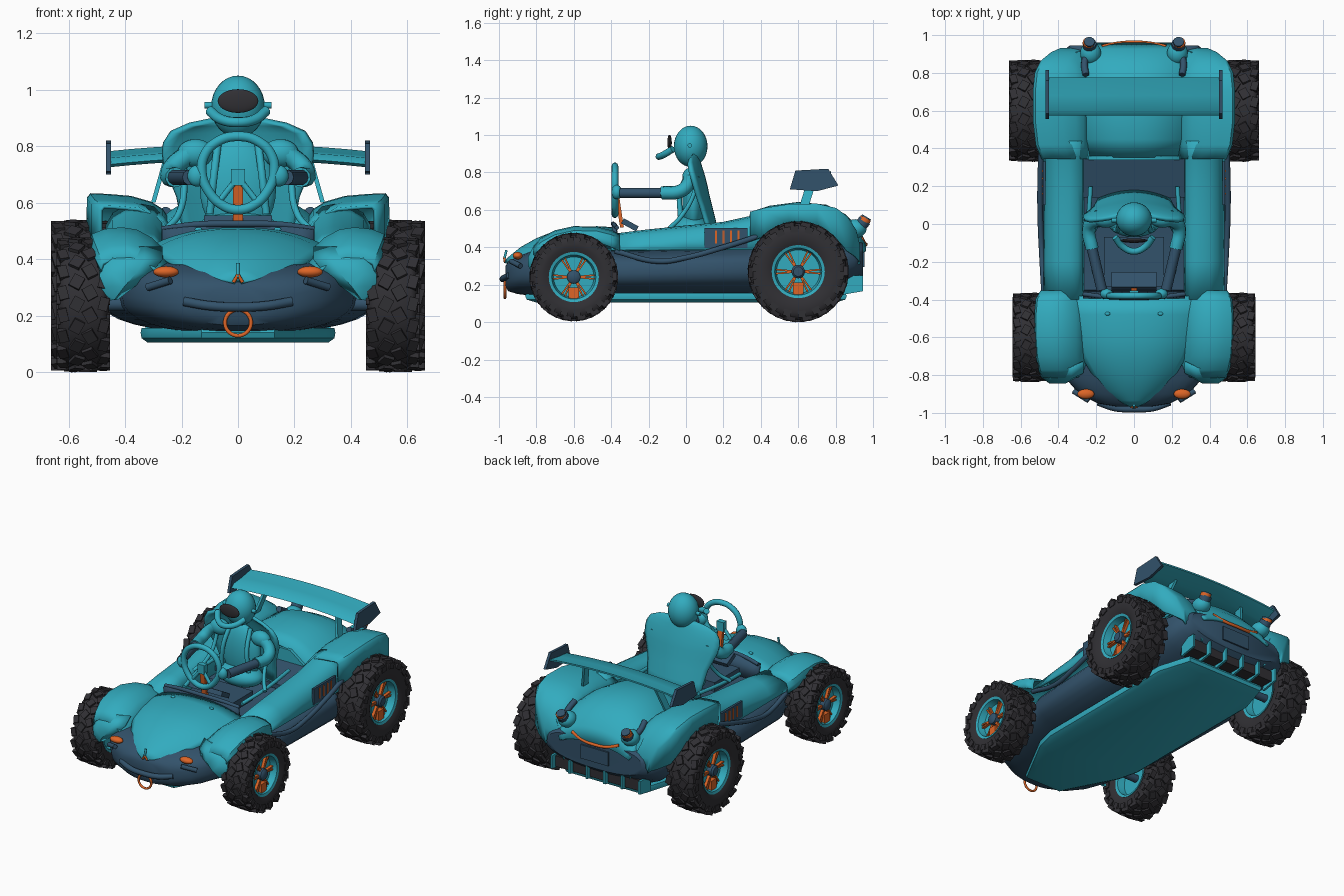
import bpy, bmesh, math
from mathutils import Matrix

if "Cube" in bpy.data.objects:
    bpy.data.objects.remove(bpy.data.objects["Cube"])


def mat(name, c):
    m = bpy.data.materials.new(name)
    m.diffuse_color = (*c, 1)
    m.use_nodes = True
    m.node_tree.nodes["Principled BSDF"].inputs["Base Color"].default_value = m.diffuse_color
    return m


TEAL = mat("teal", (0.032, 0.41, 0.52))
NAVY = mat("navy", (0.032, 0.084, 0.145))
ORANGE = mat("orange", (0.72, 0.13, 0.02))
BLACK = mat("rubber black", (0.030, 0.029, 0.034))


def finish(o, name, m, angle=40):
    o.name = name
    o.data.materials.clear()
    o.data.materials.append(m)
    bpy.ops.object.select_all(action='DESELECT')
    o.select_set(True)
    bpy.context.view_layer.objects.active = o
    bpy.ops.object.shade_smooth_by_angle(angle=math.radians(angle))
    return o


def from_bm(bm, name, m, angle=40):
    bmesh.ops.remove_doubles(bm, verts=bm.verts, dist=1e-5)
    bmesh.ops.recalc_face_normals(bm, faces=bm.faces)
    me = bpy.data.meshes.new(name)
    bm.to_mesh(me)
    bm.free()
    o = bpy.data.objects.new(name, me)
    bpy.context.collection.objects.link(o)
    return finish(o, name, m, angle)


def skin(name, rings, m, closed=True, thick=0, mirror=False, angle=40):
    bm = bmesh.new()
    vs = [[bm.verts.new(p) for p in r] for r in rings]
    n = len(rings[0])
    for a, b in zip(vs, vs[1:]):
        for i in range(n if closed else n - 1):
            j = (i + 1) % n
            bm.faces.new((a[i], a[j], b[j], b[i]))
    if closed:
        bm.faces.new(vs[0])
        bm.faces.new(vs[-1][::-1])
    o = from_bm(bm, name, m, angle)
    if mirror:
        o.modifiers.new("mirror", 'MIRROR')
    if thick:
        s = o.modifiers.new("shell", 'SOLIDIFY')
        s.thickness, s.offset = thick, 0
    return o


def lathe(name, profile, loc, m, n=40, angle=40):
    turns = [2 * math.pi * k / n for k in range(n + 1)]
    rings = [[(loc[0] + x, loc[1] + r * math.cos(a), loc[2] + r * math.sin(a)) for r, x in profile] for a in turns]
    return skin(name, rings, m, closed=False, angle=angle)


def tube(name, pts, r, m, cyclic=False, smooth=True):
    cu = bpy.data.curves.new(name, 'CURVE')
    cu.dimensions, cu.bevel_depth, cu.bevel_resolution, cu.use_fill_caps = '3D', r, 3, True
    sp = cu.splines.new('BEZIER' if smooth else 'POLY')
    pp = sp.bezier_points if smooth else sp.points
    pp.add(len(pts) - 1)
    for b, p in zip(pp, pts):
        b.co = p if smooth else (*p, 1)
        if smooth:
            b.handle_left_type = b.handle_right_type = 'AUTO'
    sp.use_cyclic_u = cyclic
    sp.resolution_u = 6
    o = bpy.data.objects.new(name, cu)
    bpy.context.collection.objects.link(o)
    bpy.ops.object.select_all(action='DESELECT')
    o.select_set(True)
    bpy.context.view_layer.objects.active = o
    bpy.ops.object.convert(target='MESH')
    return finish(bpy.context.object, name, m)


def ball(name, loc, scale, m):
    bpy.ops.mesh.primitive_uv_sphere_add(segments=28, ring_count=16, location=loc)
    bpy.context.object.scale = scale
    return finish(bpy.context.object, name, m)


def box(name, loc, size, m, rot=(0, 0, 0)):
    bpy.ops.mesh.primitive_cube_add(size=1, location=loc, rotation=rot)
    bpy.context.object.scale = size
    return finish(bpy.context.object, name, m, 30)


# lower tub: sections with a rounder underside (y, half width, bottom, top)
def oval(y, w, z0, z1, n=32):
    f = lambda v, e: math.copysign(abs(v) ** e, v)
    return [(w * f(math.cos(2 * math.pi * k / n), .6 if k <= n / 2 else .85), y,
             (z0 + z1) / 2 + (z1 - z0) / 2 * f(math.sin(2 * math.pi * k / n), .6 if k <= n / 2 else .85)) for k in range(n)]


tub = [(-.965, .10, .19, .30), (-.95, .19, .165, .325), (-.9, .29, .15, .355), (-.82, .36, .14, .385),
       (-.7, .41, .135, .40), (-.42, .44, .135, .39), (-.33, .475, .135, .385), (.33, .495, .135, .40),
       (.42, .44, .135, .46), (.8, .43, .15, .46), (.9, .40, .21, .45), (.945, .34, .25, .43)]
skin("lower_tub", [oval(*t) for t in tub], NAVY)
# flat floor plate with cut corners and tapered edge
plan = [(.13, -.86), (.31, -.52), (.345, -.38), (.345, .65), (.28, .86)]
plan += [(-x, y) for x, y in plan[::-1]]
skin("floor_plate", [[(x * k, y * k, z) for x, y in plan] for z, k in ((.105, .93), (.12, .99), (.14, 1), (.156, .99))], TEAL)


# arched decks (y, half width, edge z, crown z)
def arch(y, w, ze, zt, p=2.4):
    us = [k / 10 for k in range(-10, 11)]
    return [(w * u, y, ze + (zt - ze) * (1 - abs(u) ** p)) for u in us]


hood = [(-.965, .015, .315, .325), (-.93, .08, .325, .355), (-.88, .15, .34, .395), (-.8, .215, .37, .44),
        (-.7, .275, .405, .48), (-.6, .31, .42, .50), (-.48, .33, .43, .505), (-.38, .33, .43, .50)]
skin("hood", [arch(*h) for h in hood], TEAL, closed=False, thick=.015)
deck = [(.355, .25, .46, .585), (.45, .28, .5, .615), (.6, .29, .52, .635), (.75, .29, .52, .62),
        (.85, .29, .48, .57), (.92, .28, .41, .50), (.955, .25, .375, .42)]
skin("rear_deck", [arch(*d) for d in deck], TEAL, closed=False, thick=.015)
wall = [(-.25, .36), (.25, .36), (.24, .5), (.14, .575), (-.14, .575), (-.24, .5)]
skin("deck_bulkhead", [[(x, y, z) for x, z in wall] for y in (.36, .34)], TEAL)
skin("cockpit_rear_shelf", [[(-.28, y, z), (.28, y, z), (.28, y, z - .03), (-.28, y, z - .03)]
                            for y, z in ((.14, .44), (.36, .5))], NAVY)

# front fenders (y, crown z, outer x, lip z) and their turned-down noses
ff = [(-.81, .405, .485, .36), (-.77, .447, .50, .40), (-.7, .485, .515, .42), (-.6, .507, .522, .44),
      (-.48, .505, .522, .43), (-.4, .485, .515, .40), (-.355, .465, .49, .38)]
skin("front_fenders", [[(.24, y, z - .1), (.31, y, z - .035), (.36, y, z - .008), (.41 * x / .52, y, z), (.47 * x / .52, y, z - .006),
                        (x - .008, y, z - .022), (x, y, z - .05), (x, y, lip)] for y, z, x, lip in ff],
     TEAL, closed=False, thick=.012, mirror=True)
nose = ((.43, .475, -.815, .26), (.37, .485, -.84, .305), (.31, .485, -.838, .35), (.27, .482, -.815, .395), (.27, .48, -.76, .44))
skin("fender_noses", [[(x0, y + .03, z), (x0 * .7 + x1 * .3, y, z), (x1 - .04, y, z), (x1, y + .03, z - .01), (x1 + .005, y + .08, z - .01)]
                      for x0, x1, y, z in nose], TEAL, closed=False, thick=.012, mirror=True)

# side pods (y, crown z)
pods = [(-.4, .465), (-.2, .49), (0, .51), (.2, .53), (.36, .565), (.44, .59)]
skin("side_pods", [[(.27, y, .37), (.275, y, z - .035), (.30, y, z - .008), (.34, y, z), (.40, y, z - .008),
                    (.44, y, z - .03), (.463, y, z - .07), (.474, y, .385)] for y, z in pods],
     TEAL, closed=False, thick=.012, mirror=True)

# rear fenders, crown near the outer edge (y, crown z, outer x, lip z)
rf = [(.345, .585, .485, .43), (.42, .605, .515, .46), (.55, .625, .53, .53), (.7, .628, .53, .52), (.8, .605, .52, .45),
      (.86, .56, .49, .38), (.905, .49, .435, .35), (.925, .41, .39, .33), (.925, .34, .37, .31)]
skin("rear_fenders", [[(.24, y, z - .10), (.27, y, z - .055), (.31, y, z - .03), (.38 * x / .53, y, z - .01),
                       (.46 * x / .53, y, z - .003), (x - .01, y, z), (x, y, z - .012), (x, y, lip)] for y, z, x, lip in rf],
     TEAL, closed=False, thick=.012, mirror=True)

# rear strip, plate, diffuser
tube("rear_light_strip", [(-.17, .94, .445), (-.09, .955, .42), (0, .962, .415), (.09, .955, .42), (.17, .94, .445)], .010, ORANGE)
box("rear_plate", (0, .945, .34), (.2, .02, .09), NAVY)
box("diffuser", (0, .86, .205), (.62, .11, .07), BLACK)
for x in (-.32, -.19, -.065, .065, .19, .32):
    skin("diffuser_fin", [[(x + d, .83, .145), (x + d, .945, .165), (x + d, .945, .25), (x + d, .84, .25)] for d in (-.007, .007)], TEAL)

# dash, column and steering wheel
skin("dash", [[(.27 * u, -.385, .505 + .02 * (1 - u * u)), (.27 * u, -.36, .40)] for u in [k / 6 for k in range(-6, 7)]],
     NAVY, closed=False, thick=.02)
tube("dash_rim", [(-.27, -.37, .505), (-.15, -.385, .522), (0, -.39, .525), (.15, -.385, .522), (.27, -.37, .505)], .012, NAVY)
box("steering_column", (0, -.355, .59), (.034, .02, .17), ORANGE, (.15, 0, 0))
box("steering_hub", (0, -.37, .69), (.05, .035, .06), TEAL)
turn = [k * math.pi / 6 for k in range(12)]
tube("steering_wheel", [((.128 + .016 * math.sin(a)) * math.cos(a), -.38, .705 + .13 * math.sin(a)) for a in turn], .018, TEAL, cyclic=True)
box("knee_pad", (0, -.3, .52), (.24, .09, .03), NAVY, (-.5, 0, 0))
box("lap_panel", (0, -.2, .44), (.32, .26, .06), NAVY)

# seat shell leaning forward with side wings (z, half width, y)
seat = [(.45, .19, .17), (.54, .20, .15), (.62, .215, .13), (.68, .24, .115), (.73, .26, .105), (.77, .266, .095),
        (.81, .262, .083), (.85, .235, .07), (.877, .17, .06), (.892, .09, .053)]
skin("seat_shell", [[(w * u, y - .06 * (w / .26) * u * u, z) for u in [k / 8 for k in range(-8, 9)]] for z, w, y in seat],
     TEAL, closed=False, thick=.02)

# driver
ball("torso", (0, .04, .65), (.135, .06, .18), TEAL)
ball("hips", (0, .03, .5), (.15, .1, .07), TEAL)
ball("helmet", (0, .025, .94), (.095, .09, .11), TEAL)
ball("visor", (0, -.088, .96), (.072, .012, .042), BLACK)
tube("chin_guard", [(-.1, -.07, .925), (-.06, -.12, .895), (0, -.145, .885), (.06, -.12, .895), (.1, -.07, .925)], .018, TEAL)
for s in (1, -1):
    tube("helmet_knob", [(s * .085, .02, .945), (s * .118, .02, .945)], .012, TEAL, smooth=False)
    ball("shoulder", (s * .15, .025, .775), (.065, .045, .05), TEAL)
    tube("upper_arm", [(s * .16, .02, .78), (s * .22, .01, .735), (s * .24, -.03, .70), (s * .222, -.13, .69)], .036, TEAL)
    tube("forearm", [(s * .222, -.13, .69), (s * .17, -.35, .69)], .028, NAVY, smooth=False)
    ball("hand", (s * .145, -.37, .695), (.034, .028, .038), TEAL)
    tube("wheel_spoke", [(0, -.375, .69), (s * .07, -.38, .60)], .011, TEAL, smooth=False)
    tube("harness", [(s * .07, .03, .82), (s * .085, -.03, .7), (s * .1, -.03, .56)], .014, TEAL)
    tube("seat_brace", [(s * .26, -.09, .50), (s * .21, -.03, .56), (s * .19, .04, .68), (s * .2, .06, .78)], .012, TEAL)
    tube("side_rail", [(s * .21, -.26, .47), (s * .24, -.05, .50), (s * .23, .2, .52)], .012, TEAL)

    # nose details
    ball("headlight", (s * .255, -.9, .355), (.045, .026, .02), ORANGE)
    tube("bumper_end", [(s * .24, -.935, .325), (s * .32, -.885, .30)], .014, NAVY, smooth=False)
    ball("hood_pin", (s * .14, -.475, .505), (.014, .01, .008), TEAL)
    tube("emblem_arm", [(0, -.972, .345), (s * .016, -.968, .318)], .006, ORANGE, smooth=False)
    # side tubes and door panel with plain stripes
    tube("side_tube", [(s * .475, -.38, .38), (s * .488, -.15, .325), (s * .495, .0, .345), (s * .497, .2, .40), (s * .49, .42, .47)], .015, NAVY)
    box("door_panel", (s * .476, .215, .45), (.014, .23, .105), NAVY)
    for y in (.16, .20, .24, .28):
        box("door_stripe", (s * .484, y, .455), (.006, .01, .07), ORANGE)
    # tail lamps
    ball("lamp_pod", (s * .23, .905, .5), (.055, .06, .05), TEAL)
    tube("lamp_housing", [(s * .235, .925, .505), (s * .235, .957, .545)], .036, NAVY, smooth=False)
    tube("lamp_lens", [(s * .24, .952, .538), (s * .24, .962, .556)], .032, ORANGE, smooth=False)
    tube("lamp_cap", [(s * .236, .960, .552), (s * .236, .966, .562)], .029, NAVY, smooth=False)
    tube("deck_trim", [(s * .255, .79, .57), (s * .262, .85, .535), (s * .245, .92, .50)], .018, NAVY)
    # wing ends and struts
    ends = [(.555, .71), (.585, .81), (.76, .82), (.815, .73), (.7, .70)]
    skin("wing_end_plate", [[(s * x, y, z) for y, z in ends] for x in (.45, .468)], NAVY)
    skin("wing_strut", [[(s * (a + e), d + y, z) for e, y in ((-.008, 0), (.008, 0), (.008, .05), (-.008, .05))]
                        for a, d, z in ((.30, .6, .6), (.255, .65, .76))], TEAL)

# rear wing
foil = [(.575, .735), (.60, .725), (.68, .735), (.775, .772), (.775, .782), (.68, .765), (.60, .758)]
skin("rear_wing", [[(.46 * u, y, z + .025 * (1 - u * u)) for y, z in foil] for u in [k / 6 for k in range(-6, 7)]], TEAL)
# nose bumper, emblem, tow ring
tube("bumper_bar", [(-.19, -.945, .25), (-.1, -.975, .235), (0, -.98, .23), (.1, -.975, .235), (.19, -.945, .25)], .017, NAVY)
tube("nose_emblem", [(0, -.972, .335), (0, -.96, .385)], .007, TEAL, smooth=False)
tube("tow_ring", [(.046 * math.cos(a), -.968, .175 + .046 * math.sin(a)) for a in turn], .007, ORANGE, cyclic=True)


# wheels: tyre, tread blocks, rim, spokes, hub, brake caliper
def wheel(s, y, z, R, x0, x1, rim):
    c, h, r = s * (x0 + x1) / 2, (x1 - x0) / 2, R - .012
    at = (c, y, z)
    half = [(rim, .8 * h), (rim + .03, .96 * h), (r - .04, .97 * h), (r - .012, .88 * h), (r, .7 * h)]
    lathe("tyre", half + [(a, -x) for a, x in half[::-1]], at, BLACK)

    def blocks(name, items, m):
        bm = bmesh.new()
        for a, off, tilt, size in items:
            M = Matrix.Translation(at) @ Matrix.Rotation(a, 4, 'X') @ Matrix.Translation(off) @ \
                Matrix.Rotation(tilt, 4, 'Z') @ Matrix.Diagonal((*size, 1))
            bmesh.ops.create_cube(bm, size=1, matrix=M)
        from_bm(bm, name, m, 30)

    n = 18
    rows = ((-.78, .36, -.004, .25, 0), (-.25, .44, 0, -.5, .5), (.25, .44, 0, .5, 0), (.78, .36, -.004, -.25, .5))
    blocks("tread_blocks", [(2 * math.pi * (k + ph) / n, (f * h, 0, r + dr), tilt, (w * h, R * .2, .022))
                            for k in range(n) for f, w, dr, tilt, ph in rows], BLACK)
    blocks("shoulder_lugs", [(2 * math.pi * (k + .25) / n, (e * .95 * h, 0, r - .03), 0, (.014, R * .16, .035))
                             for k in range(n) for e in (-1, 1)], BLACK)
    o = s * h
    lathe("rim", [(0, .35 * o), (rim - .022, .35 * o), (rim - .012, .8 * o), (rim + .004, .85 * o), (rim + .004, -.85 * o),
                  (rim - .012, -.8 * o), (rim - .02, -.3 * o), (0, -.3 * o)], at, TEAL)
    blocks("wheel_spokes", [(math.pi * (k + .5) / 3 + d, (.45 * o, 0, rim * .5), 0, (.018, .009, rim * .84))
                            for k in range(6) for d in (-.09, .09)], ORANGE)
    box("brake_caliper", (c + .45 * o, y, z - rim * .68), (.04, .055, rim * .5), ORANGE)
    lathe("hub", [(.036, .3 * o), (.036, .68 * o), (.026, .78 * o), (0, .8 * o)], at, NAVY, 20)
    tube("axle", [(c - .3 * o, y, z), (s * .2, y, z)], .025, NAVY, smooth=False)


for s in (1, -1):
    wheel(s, -.6, .241, .237, .455, .64, .13)
    wheel(s, .6, .27, .27, .455, .66, .138)
